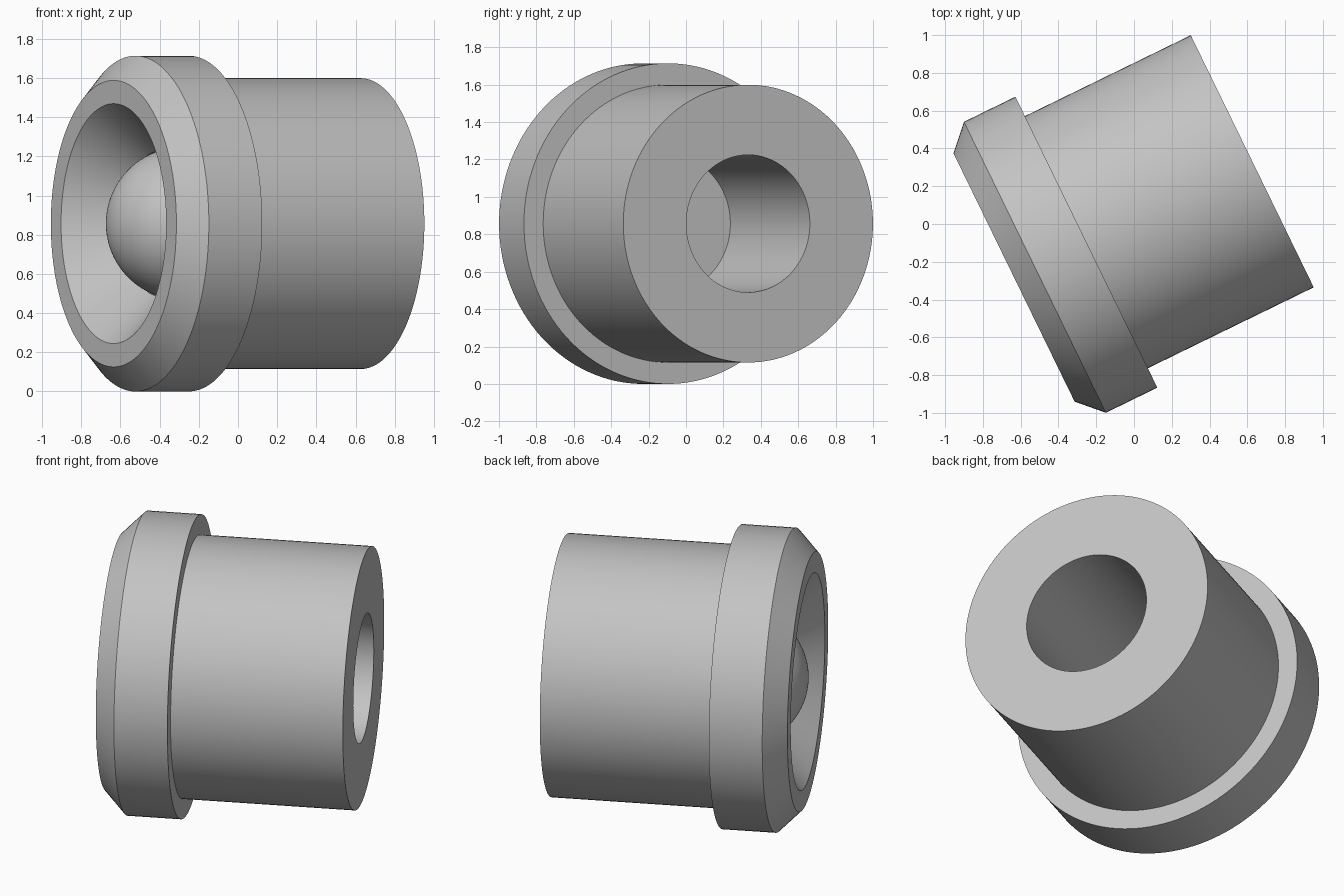
import bpy, bmesh, math
from mathutils import Matrix, Vector

cube = bpy.data.objects.get("Cube")
if cube:
    bpy.data.objects.remove(cube, do_unlink=True)

SEGMENTS = 128
BORE = 0.3675       # radius of the bore
RADIUS = 0.857      # flange radius

grey = bpy.data.materials.new("plain grey")
grey.use_nodes = True
colour = (0.55, 0.55, 0.55, 1)
grey.diffuse_color = colour
grey.node_tree.nodes["Principled BSDF"].inputs["Base Color"].default_value = colour

# Common axis: lies flat, turned in plan, starting at the front rim
placement = Matrix.Translation((-0.635, -0.283, RADIUS)) @ Matrix.Rotation(math.radians(26), 4, "Z")


def lathe(name, profile, closed):
    """Revolve (distance along axis, radius) points about the axis."""
    bm = bmesh.new()
    verts = [bm.verts.new((t, 0, r)) for t, r in profile]
    pairs = list(zip(verts, verts[1:]))
    if closed:
        pairs.append((verts[-1], verts[0]))
    edges = [bm.edges.new(p) for p in pairs]
    bmesh.ops.spin(bm, geom=verts + edges, cent=(0, 0, 0), axis=(1, 0, 0),
                   angle=math.tau, steps=SEGMENTS, use_duplicate=False)
    bmesh.ops.remove_doubles(bm, verts=bm.verts, dist=1e-5)
    bmesh.ops.recalc_face_normals(bm, faces=bm.faces)
    mesh = bpy.data.meshes.new(name)
    bm.to_mesh(mesh)
    bm.free()
    mesh.materials.append(grey)
    obj = bpy.data.objects.new(name, mesh)
    obj.matrix_world = placement
    bpy.context.collection.objects.link(obj)
    bpy.ops.object.select_all(action="DESELECT")
    obj.select_set(True)
    bpy.context.view_layer.objects.active = obj
    bpy.ops.object.shade_smooth_by_angle(angle=math.radians(25))
    return obj


# Flanged sleeve with chamfered rim, conical mouth and rear bore
lathe("flanged_sleeve", [
    (0, 0.6125), (0, 0.7315), (0.123, RADIUS), (0.426, RADIUS),
    (0.426, 0.7425), (1.403, 0.7425), (1.403, BORE), (0.25, BORE),
], closed=True)

# Domed plug: round towards the mouth, flat towards the bore
ball = 0.39
end = math.asin(BORE / ball)
arc = [(ball - ball * math.cos(end * i / 24), ball * math.sin(end * i / 24)) for i in range(25)]
lathe("domed_plug", arc + [(0.433, BORE), (0.433, 0)], closed=False)
